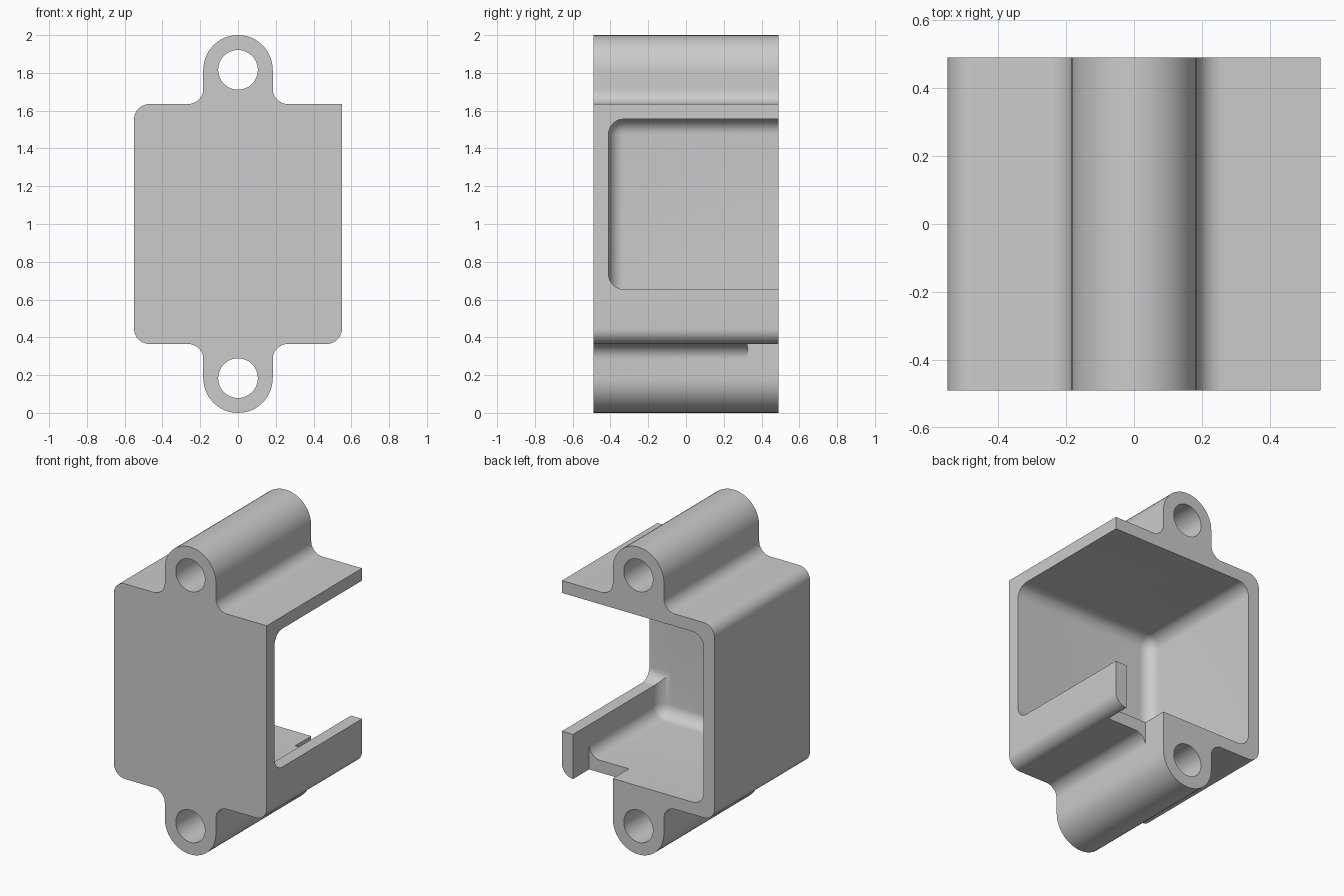
import bpy, bmesh, math
from mathutils import Vector

cube = bpy.data.objects.get("Cube")
if cube:
    bpy.data.objects.remove(cube, do_unlink=True)

# Overall dimensions
HALF_W, HALF_D, HALF_H = 0.55, 0.49, 0.635
WALL, ROUND = 0.08, 0.08
TAB_R, HOLE_R = 0.184, 0.105
MID = 1.0

grey = bpy.data.materials.new("light grey")
grey.use_nodes = True
COLOUR = (0.6, 0.6, 0.6, 1)
grey.diffuse_color = COLOUR
grey.node_tree.nodes["Principled BSDF"].inputs["Base Color"].default_value = COLOUR


def rounded(corners, steps=12):
    """Outline through (u, v, radius) right-angled corners."""
    out = []
    for i, (u, v, r) in enumerate(corners):
        p = Vector((u, v))
        if r == 0:
            out.append(p)
            continue
        a = (Vector(corners[i - 1][:2]) - p).normalized() * r
        b = (Vector(corners[(i + 1) % len(corners)][:2]) - p).normalized() * r
        for k in range(steps + 1):
            t = k / steps * math.pi / 2
            q = p + a * (1 - math.sin(t)) + b * (1 - math.cos(t))
            if not out or (q - out[-1]).length > 1e-4:
                out.append(q)
    return out


def make_object(name, bm):
    bmesh.ops.recalc_face_normals(bm, faces=bm.faces)
    mesh = bpy.data.meshes.new(name)
    bm.to_mesh(mesh)
    bm.free()
    mesh.materials.append(grey)
    obj = bpy.data.objects.new(name, mesh)
    bpy.context.collection.objects.link(obj)
    return obj


def extrude(name, outline, place, direction):
    bm = bmesh.new()
    face = bm.faces.new([bm.verts.new(place(*p)) for p in outline])
    grown = bmesh.ops.extrude_face_region(bm, geom=[face])["geom"]
    verts = [g for g in grown if isinstance(g, bmesh.types.BMVert)]
    bmesh.ops.translate(bm, verts=verts, vec=direction)
    return make_object(name, bm)


def block(name, low, high, bevel=0):
    """Box, optionally rounded on every edge."""
    bm = bmesh.new()
    bmesh.ops.create_cube(bm, size=1)
    for v in bm.verts:
        v.co = [l + (c + 0.5) * (h - l) for c, l, h in zip(v.co, low, high)]
    if bevel:
        bmesh.ops.bevel(bm, geom=bm.edges[:], offset=bevel, segments=10,
                        profile=0.5, affect='EDGES')
    return make_object(name, bm)


def cut(target, cutter):
    mod = target.modifiers.new("cut", 'BOOLEAN')
    mod.operation, mod.solver, mod.object = 'DIFFERENCE', 'EXACT', cutter
    bpy.context.view_layer.objects.active = target
    bpy.ops.object.modifier_apply(modifier=mod.name)
    bpy.data.objects.remove(cutter, do_unlink=True)


# Outer body with a mounting tab above and below
top, bottom = MID + HALF_H, MID - HALF_H
body_outline = rounded([
    (HALF_W, bottom, ROUND), (HALF_W, top, 0),
    (TAB_R, top, ROUND), (TAB_R, 2, TAB_R), (-TAB_R, 2, TAB_R), (-TAB_R, top, ROUND),
    (-HALF_W, top, ROUND), (-HALF_W, bottom, ROUND),
    (-TAB_R, bottom, ROUND), (-TAB_R, 0, TAB_R), (TAB_R, 0, TAB_R), (TAB_R, bottom, ROUND),
])
housing = extrude("housing", body_outline, lambda x, z: (x, -HALF_D, z), (0, 2 * HALF_D, 0))

# Bolt holes through the tabs
for z0 in (TAB_R, 2 - TAB_R):
    ring = [(HOLE_R * math.cos(k * math.tau / 48), z0 + HOLE_R * math.sin(k * math.tau / 48))
            for k in range(48)]
    cut(housing, extrude("hole_cutter", ring, lambda x, z: (x, -1, z), (0, 2, 0)))

# Rounded cavity open at the back
inner_x, inner_y, inner_z = HALF_W - WALL, WALL - HALF_D, HALF_H - WALL
cut(housing, block("cavity_cutter", (-inner_x, inner_y, MID - inner_z),
                   (inner_x, 1, MID + inner_z), ROUND))

# Side opening above the low wall
sill = 0.655
window = rounded([(inner_y, sill, ROUND), (1, sill, 0),
                  (1, MID + inner_z, 0), (inner_y, MID + inner_z, ROUND)])
cut(housing, extrude("window_cutter", window,
                     lambda y, z: (inner_x - ROUND, y, z), (0.5, 0, 0)))

# Notch in the floor between tab and low wall
cut(housing, block("notch_cutter", (TAB_R, 0.325, 0.25), (inner_x, 1, 0.6)))

# Smooth curved surfaces, crisp edges
bpy.ops.object.select_all(action='DESELECT')
housing.select_set(True)
bpy.context.view_layer.objects.active = housing
bpy.ops.object.shade_smooth_by_angle(angle=math.radians(30))
